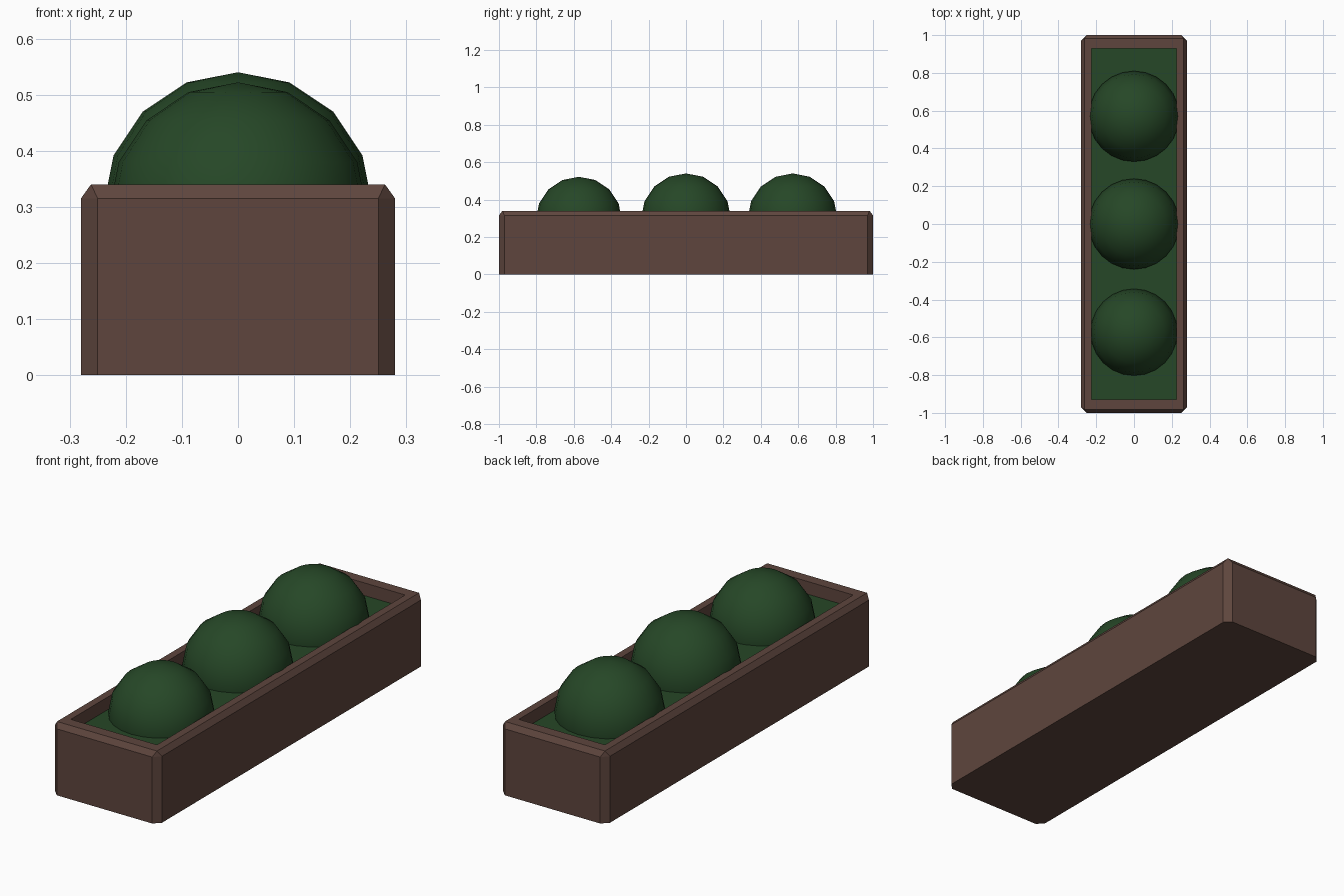
import bpy
import bmesh
import math

cube = bpy.data.objects.get("Cube")
if cube:
    bpy.data.objects.remove(cube, do_unlink=True)


def make_material(name, color):
    mat = bpy.data.materials.new(name)
    mat.use_nodes = True
    mat.diffuse_color = (*color, 1)
    bsdf = mat.node_tree.nodes["Principled BSDF"]
    bsdf.inputs["Base Color"].default_value = (*color, 1)
    bsdf.inputs["Roughness"].default_value = 0.9
    return mat


wood = make_material("brown wood", (0.112, 0.060, 0.047))
leaf = make_material("dark green", (0.019, 0.063, 0.020))


def ring(bm, hx, hy, z, cut):
    """Rectangle whose corners are cut off (cut may be zero)."""
    verts = []
    for sx, sy in ((1, 1), (-1, 1), (-1, -1), (1, -1)):
        pair = [(sx * hx, sy * (hy - cut), z), (sx * (hx - cut), sy * hy, z)]
        if sx * sy < 0:
            pair.reverse()
        verts += [bm.verts.new(p) for p in pair]
    return verts


def loft(name, sections, mat):
    """Closed solid skinned through a list of rectangular sections."""
    bm = bmesh.new()
    rings = [ring(bm, *s) for s in sections]
    for a, b in zip(rings, rings[1:]):
        for i in range(len(a)):
            j = (i + 1) % len(a)
            bm.faces.new((a[i], a[j], b[j], b[i]))
    bm.faces.new(rings[0][::-1])
    bm.faces.new(rings[-1])
    bmesh.ops.remove_doubles(bm, verts=bm.verts, dist=0.0001)
    bmesh.ops.recalc_face_normals(bm, faces=bm.faces)
    mesh = bpy.data.meshes.new(name)
    bm.to_mesh(mesh)
    bm.free()
    obj = bpy.data.objects.new(name, mesh)
    bpy.context.collection.objects.link(obj)
    mesh.materials.append(mat)
    return obj


# Trough: chamfered outside, flat rim, recessed floor
loft("planter_box", [
    (0.28, 1.0, 0.0, 0.03),
    (0.28, 1.0, 0.315, 0.03),
    (0.262, 0.982, 0.34, 0.0),
    (0.226, 0.93, 0.34, 0.0),
    (0.226, 0.93, 0.25, 0.0),
], wood)

# Green bed filling the trough
loft("planting_bed", [
    (0.226, 0.93, 0.25, 0.0),
    (0.226, 0.93, 0.28, 0.0),
], leaf)

# Three clipped round shrubs
shrubs = (("front_shrub", -0.573, 0.292, 0.23),
          ("middle_shrub", 0.0, 0.30, 0.24),
          ("back_shrub", 0.57, 0.30, 0.24))
for name, y, z, radius in shrubs:
    bpy.ops.mesh.primitive_uv_sphere_add(
        segments=24, ring_count=8, radius=radius, location=(0, y, z))
    shrub = bpy.context.object
    shrub.name = name
    shrub.data.materials.append(leaf)
    bpy.ops.object.shade_smooth_by_angle(angle=math.radians(40))
